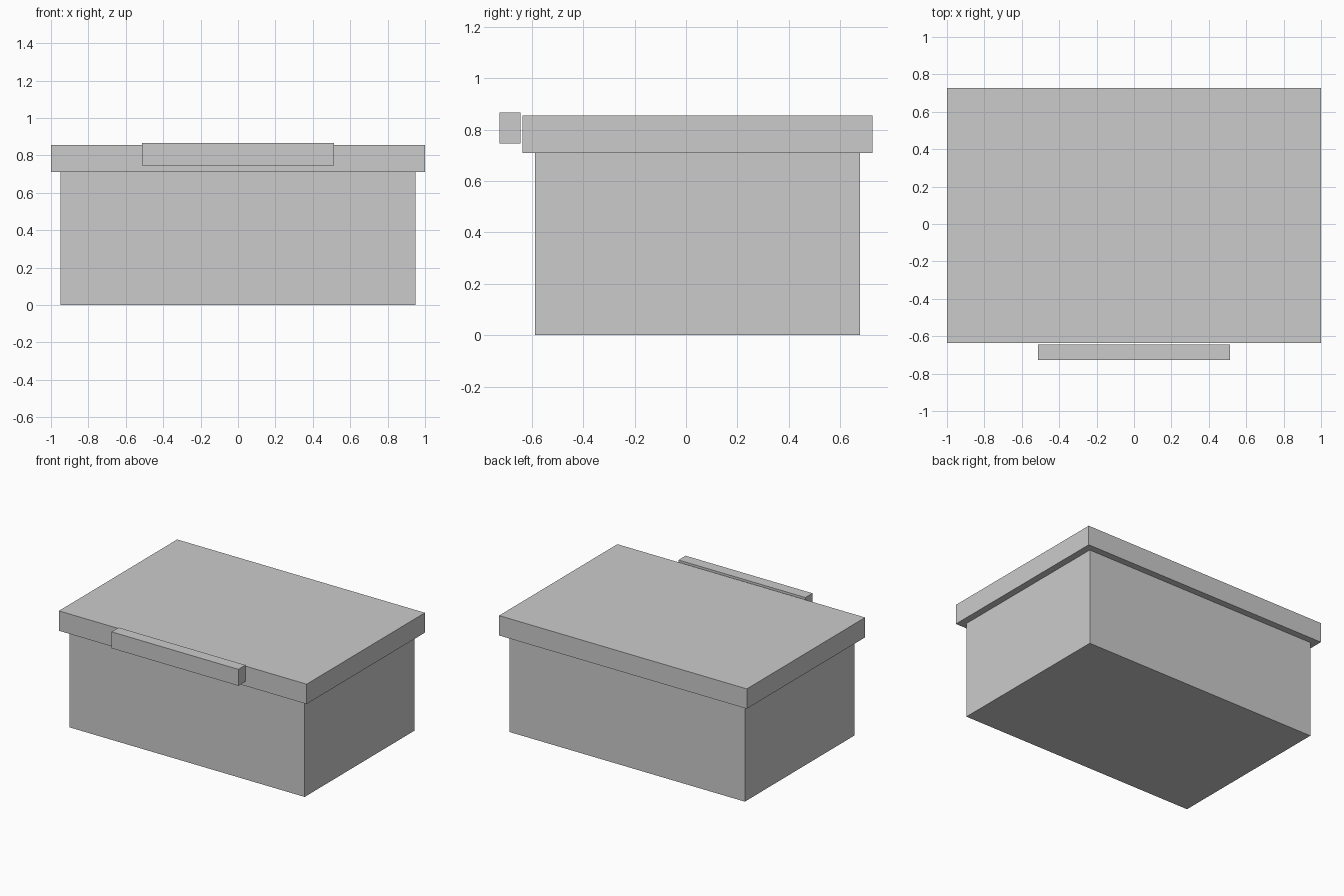
import bpy

if "Cube" in bpy.data.objects:
    bpy.data.objects.remove(bpy.data.objects["Cube"], do_unlink=True)

# Single matte grey
grey = bpy.data.materials.new("plain grey")
grey.use_nodes = True
colour = (0.6, 0.6, 0.6, 1)
grey.diffuse_color = colour
grey.node_tree.nodes["Principled BSDF"].inputs["Base Color"].default_value = colour


def box(name, x, y, z):
    """Box spanning the given (min, max) ranges."""
    spans = (x, y, z)
    bpy.ops.mesh.primitive_cube_add(size=1, location=[(a + b) / 2 for a, b in spans])
    obj = bpy.context.object
    obj.name = name
    obj.scale = [b - a for a, b in spans]
    bpy.ops.object.transform_apply(location=False, rotation=False, scale=True)
    obj.data.materials.append(grey)
    return obj


# Box body, overhanging lid, and the grip bar just ahead of the lid
box("box_body", (-0.95, 0.95), (-0.588, 0.678), (0, 0.71))
box("lid", (-1, 1), (-0.637, 0.727), (0.71, 0.855))
box("front_handle", (-0.512, 0.512), (-0.727, -0.645), (0.747, 0.867))
